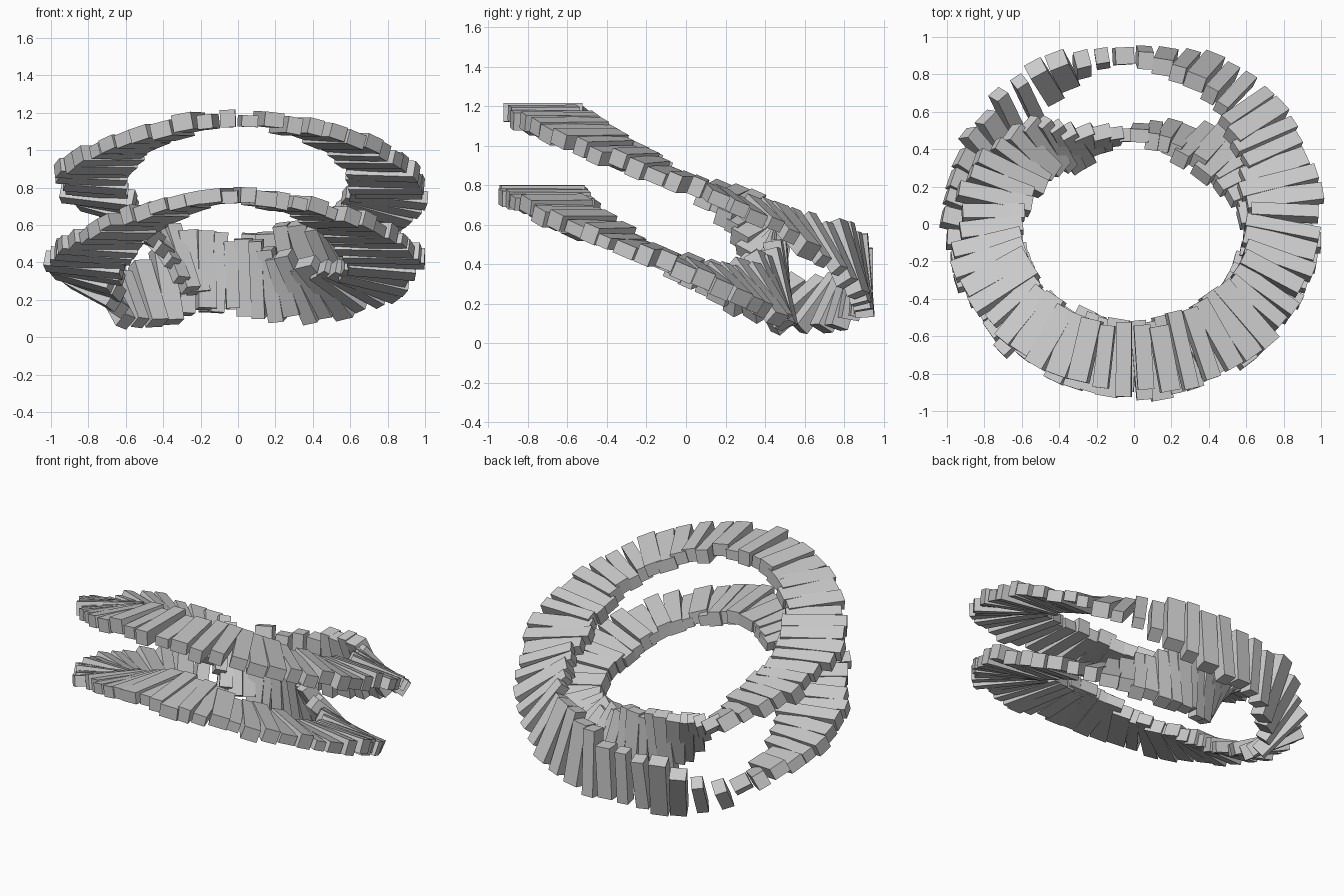
import bpy, bmesh, random
from math import sin, cos, pi, radians, exp
from mathutils import Vector, Matrix

if "Cube" in bpy.data.objects:
    bpy.data.objects.remove(bpy.data.objects["Cube"])

random.seed(4)
PER_TURN = 54      # blocks in each of the two laps
HALF = 0.203       # distance of each lap from the central ring

# (azimuth, twist) keys in degrees: half a turn, all across the back
TWIST = [(-90, 0), (0, -2), (20, -14), (40, -34), (55, -53), (70, -73), (90, -88),
         (108, -101), (130, -134), (150, -160), (180, -175), (205, -180), (270, -180)]


def centre(a):
    """Tilted central ring; a = 0 is +x, a = pi/2 is the back."""
    y = 0.705 * sin(a) - 0.02
    bump = (0.06 if sin(a) < 0 else 0.025) * sin(a) ** 4
    dip = 0.045 * exp(-((a - radians(130)) / 0.3) ** 2)
    return Vector((0.785 * cos(a), y, 0.595 - 0.42 * y + bump - dip))


def twist(a):
    deg = a * 180 / pi
    for (a0, t0), (a1, t1) in zip(TWIST, TWIST[1:]):
        if deg <= a1:
            return radians(t0 + (t1 - t0) * (deg - a0) / (a1 - a0))
    return -pi


def frame(a):
    t = (centre(a + 0.01) - centre(a - 0.01)).normalized()
    r = Vector((cos(a), sin(a), 0))
    r = (r - t * r.dot(t)).normalized()
    u = r.cross(t)
    p = twist(a)
    d = r * cos(p) + u * sin(p)      # long axis of the block
    n = u * cos(p) - r * sin(p)      # away from the central ring
    return t, d, n


def add_block(bm, a, side):
    t, d, n = frame(a)
    pos = centre(a) + n * (side * HALF + random.uniform(-0.012, 0.012)) \
        + d * random.uniform(-0.015, 0.015)
    size = (random.uniform(0.07, 0.115),
            random.uniform(0.33, 0.43),
            random.uniform(0.06, 0.095))
    m = Matrix((t, d, n)).transposed().to_4x4()
    wobble = Matrix.Rotation(random.uniform(-0.06, 0.06), 4, 'Z')
    m = Matrix.Translation(pos) @ m @ wobble @ Matrix.Diagonal((*size, 1))
    bmesh.ops.create_cube(bm, size=1, matrix=m)


# Twisted double-lap band of blocks: one object per lap
for name, side in (("block_band_upper_lap", 1), ("block_band_lower_lap", -1)):
    bm = bmesh.new()
    for i in range(PER_TURN):
        add_block(bm, -pi / 2 + 2 * pi * (i + 0.5) / PER_TURN, side)
    bmesh.ops.recalc_face_normals(bm, faces=bm.faces)
    mesh = bpy.data.meshes.new(name)
    bm.to_mesh(mesh)
    bm.free()
    ob = bpy.data.objects.new(name, mesh)
    bpy.context.collection.objects.link(ob)
